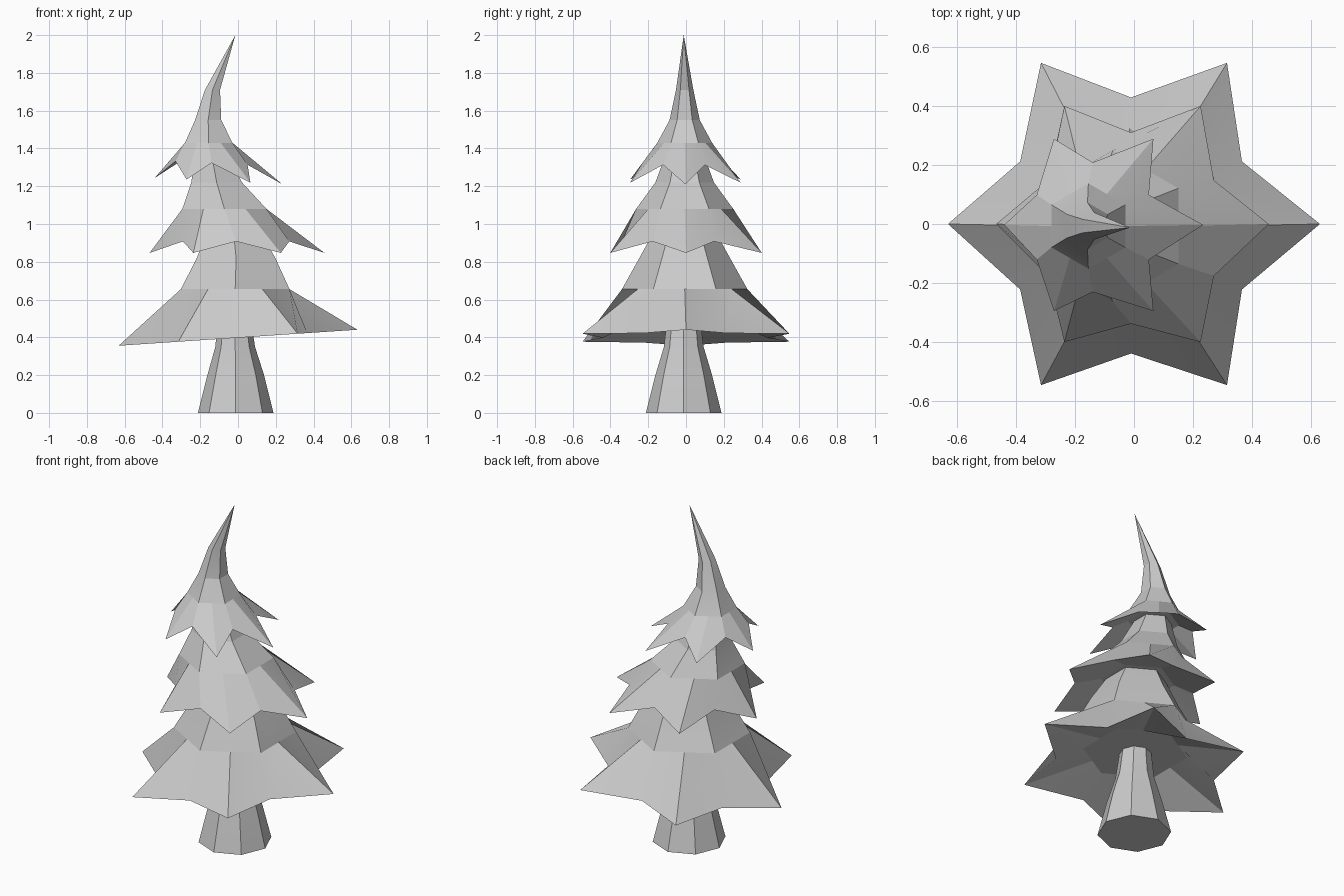
import bpy, bmesh, math

if "Cube" in bpy.data.objects:
    bpy.data.objects.remove(bpy.data.objects["Cube"])


def ring(bm, n, cx, cy, z, r_even, r_odd=None, z_odd=None, tilt=0.0, shift=(0, 0)):
    """Ring of n points; every second one may have its own radius, height and shift."""
    verts = []
    for i in range(n):
        odd = i % 2 == 1 and r_odd is not None
        r = r_odd if odd else r_even
        a = 2 * math.pi * i / n
        h = z_odd if odd and z_odd is not None else z
        dx = r * math.cos(a) + (shift[0] if odd else 0)
        dy = r * math.sin(a) + (shift[1] if odd else 0)
        verts.append(bm.verts.new((cx + dx, cy + dy, h + tilt * dx)))
    return verts


def bridge(bm, low, high):
    n = len(low)
    for i in range(n):
        j = (i + 1) % n
        bm.faces.new((low[i], low[j], high[j], high[i]))


def finish(bm, name, angle):
    bmesh.ops.recalc_face_normals(bm, faces=bm.faces[:])
    mesh = bpy.data.meshes.new(name)
    bm.to_mesh(mesh)
    bm.free()
    ob = bpy.data.objects.new(name, mesh)
    bpy.context.collection.objects.link(ob)
    bpy.ops.object.select_all(action='DESELECT')
    ob.select_set(True)
    bpy.context.view_layer.objects.active = ob
    bpy.ops.object.shade_smooth_by_angle(angle=math.radians(angle))


def tier(name, inner, rim, rings, apex=None):
    """Star-shaped skirt of branches that narrows into a six-sided cone.
    inner: (cx, z, r) recessed underside, rings: (cx, z, r) upwards."""
    bm = bmesh.new()
    flat = math.cos(math.pi / 6)  # tips sit on the middle of hexagon sides
    cx, z, r = inner
    base = ring(bm, 12, cx, -0.005, z, r * flat, r)
    bm.faces.new(base)
    star = ring(bm, 12, **rim)
    bridge(bm, base, star)
    last = star
    for cx, z, r in rings:
        nxt = ring(bm, 12, cx, -0.007, z, r * flat, r)
        bridge(bm, last, nxt)
        last = nxt
    if apex:
        tip = bm.verts.new(apex)
        for i in range(12):
            bm.faces.new((last[i], last[(i + 1) % 12], tip))
    else:
        bm.faces.new(last)
    finish(bm, name, 12)


# Trunk: flared octagon
bm = bmesh.new()
last = None
for cx, z, r in [(-0.012, 0, 0.2), (-0.012, 0.2, 0.15), (-0.015, 0.35, 0.105), (-0.02, 0.52, 0.085)]:
    cur = ring(bm, 8, cx, -0.012, z, r)
    if last:
        bridge(bm, last, cur)
    else:
        bm.faces.new(cur)
    last = cur
bm.faces.new(last)
finish(bm, "trunk", 25)

# Lower branches, slightly tilted
tier("lower_branches", (-0.012, 0.5, 0.285),
     dict(cx=0, cy=0, z=0.398, r_even=0.632, r_odd=0.435, z_odd=0.398, tilt=0.067,
          shift=(-0.01, -0.005)),
     [(-0.015, 0.655, 0.332), (-0.01, 0.82, 0.24), (-0.03, 1.02, 0.13)])

# Middle branches
tier("middle_branches", (-0.03, 0.95, 0.2),
     dict(cx=-0.005, cy=0, z=0.847, r_even=0.463, r_odd=0.325, z_odd=0.908,
          shift=(-0.005, -0.014)),
     [(-0.072, 1.08, 0.257), (-0.113, 1.22, 0.155), (-0.14, 1.37, 0.1)])

# Upper branches with the bent tip of the tree
tier("upper_branches", (-0.14, 1.36, 0.14),
     dict(cx=-0.103, cy=-0.003, z=1.227, r_even=0.338, r_odd=0.22, z_odd=1.321, tilt=-0.05,
          shift=(-0.037, -0.008)),
     [(-0.155, 1.43, 0.145), (-0.158, 1.55, 0.08), (-0.135, 1.71, 0.046)],
     apex=(-0.014, -0.012, 2.0))
